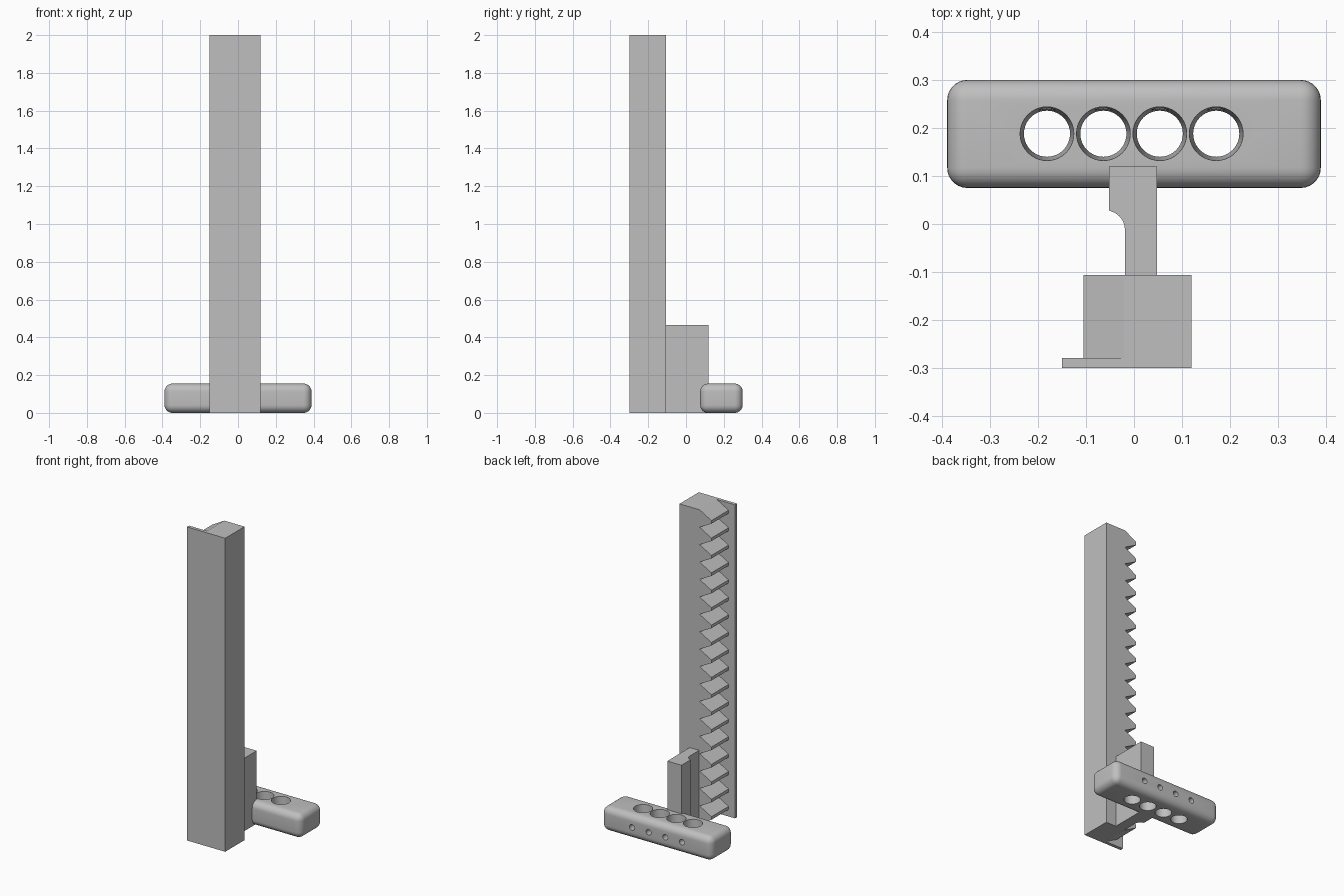
import bpy, bmesh
from math import pi, cos, sin
from mathutils import Vector

cube = bpy.data.objects.get("Cube")
if cube:
    bpy.data.objects.remove(cube, do_unlink=True)

grey = bpy.data.materials.new("plain grey")
grey.use_nodes = True
COLOUR = (0.52, 0.52, 0.52, 1)
grey.diffuse_color = COLOUR
grey.node_tree.nodes["Principled BSDF"].inputs["Base Color"].default_value = COLOUR


def finish(name, bm):
    bmesh.ops.recalc_face_normals(bm, faces=bm.faces)
    mesh = bpy.data.meshes.new(name)
    bm.to_mesh(mesh)
    bm.free()
    mesh.materials.append(grey)
    obj = bpy.data.objects.new(name, mesh)
    bpy.context.collection.objects.link(obj)
    return obj


def prism(name, points, direction):
    """Extrude a closed outline along a direction."""
    bm = bmesh.new()
    face = bm.faces.new([bm.verts.new(p) for p in points])
    out = bmesh.ops.extrude_face_region(bm, geom=[face], use_keep_orig=True)
    new = [v for v in out["geom"] if isinstance(v, bmesh.types.BMVert)]
    bmesh.ops.translate(bm, verts=new, vec=direction)
    return finish(name, bm)


def drill(name, start, end, r1, r2):
    """Round cutter between two points."""
    start, end = Vector(start), Vector(end)
    axis = end - start
    bm = bmesh.new()
    bmesh.ops.create_cone(bm, cap_ends=True, segments=40, radius1=r1,
                          radius2=r2, depth=axis.length)
    obj = finish(name, bm)
    obj.rotation_mode = 'QUATERNION'
    obj.rotation_quaternion = axis.to_track_quat('Z', 'Y')
    obj.location = (start + end) / 2
    obj.hide_render = True
    return obj


# Tall bar with a thin front flange
HEIGHT = 2.0
FRONT, BACK, STEP = -0.3, -0.106, -0.279
ROOT, TIP = -0.022, -0.105
outline = [(-0.15, FRONT), (0.12, FRONT), (0.12, BACK), (ROOT, BACK),
           (ROOT, STEP), (-0.15, STEP)]
prism("rack_bar", [(x, y, 0) for x, y in outline], (0, 0, HEIGHT))

# Row of blunt teeth in the corner of bar and flange
TEETH = 18
pitch = HEIGHT / TEETH
saw = [(ROOT + 0.02, HEIGHT), (ROOT, HEIGHT)]
for i in range(TEETH):
    top = HEIGHT - i * pitch
    saw += [(TIP, top - 0.42 * pitch), (TIP, top - 0.6 * pitch),
            (ROOT, top - pitch)]
saw.append((ROOT + 0.02, 0))
prism("rack_teeth", [(x, STEP - 0.005, z) for x, z in saw],
      (0, BACK - STEP + 0.005, 0))

# Upright web joining bar and handle, with a rounded relief
R = 0.04
relief = [(-0.059 + R * cos(a), -0.012 + R * sin(a))
          for a in [i * pi / 2 / 10 for i in range(10)]]
web = [(0.048, BACK), (0.048, 0.12), (-0.052, 0.12), (-0.052, 0.028)]
web += [p for p in reversed(relief) if p[0] > -0.051] + [(-0.019, BACK)]
prism("web", [(x, y, 0) for x, y in web], (0, 0, 0.465))

# Rounded handle
bm = bmesh.new()
bmesh.ops.create_cube(bm, size=1)
bmesh.ops.scale(bm, vec=(0.778, 0.225, 0.155), verts=bm.verts)
bmesh.ops.translate(bm, vec=(0, 0.1875, 0.0775), verts=bm.verts)
bmesh.ops.bevel(bm, geom=list(bm.edges), offset=0.042, segments=7,
                profile=0.5, affect='EDGES')
handle = finish("handle", bm)

# Four tapered holes through the handle, each met by a small hole from the back
cutters = []
for i in range(4):
    x = -0.005 + (i - 1.5) * 0.1175
    cutters.append(drill("hole_cutter", (x, 0.188, -0.02), (x, 0.188, 0.175),
                         0.047, 0.057))
    cutters.append(drill("side_hole_cutter", (x, 0.19, 0.0775),
                         (x, 0.33, 0.0775), 0.018, 0.018))

bpy.ops.object.select_all(action='DESELECT')
handle.select_set(True)
bpy.context.view_layer.objects.active = handle
for cutter in cutters:
    mod = handle.modifiers.new("drill", 'BOOLEAN')
    mod.operation, mod.solver, mod.object = 'DIFFERENCE', 'EXACT', cutter
    bpy.ops.object.modifier_apply(modifier=mod.name)
    bpy.data.objects.remove(cutter, do_unlink=True)
bpy.ops.object.shade_smooth_by_angle(angle=pi / 6)
